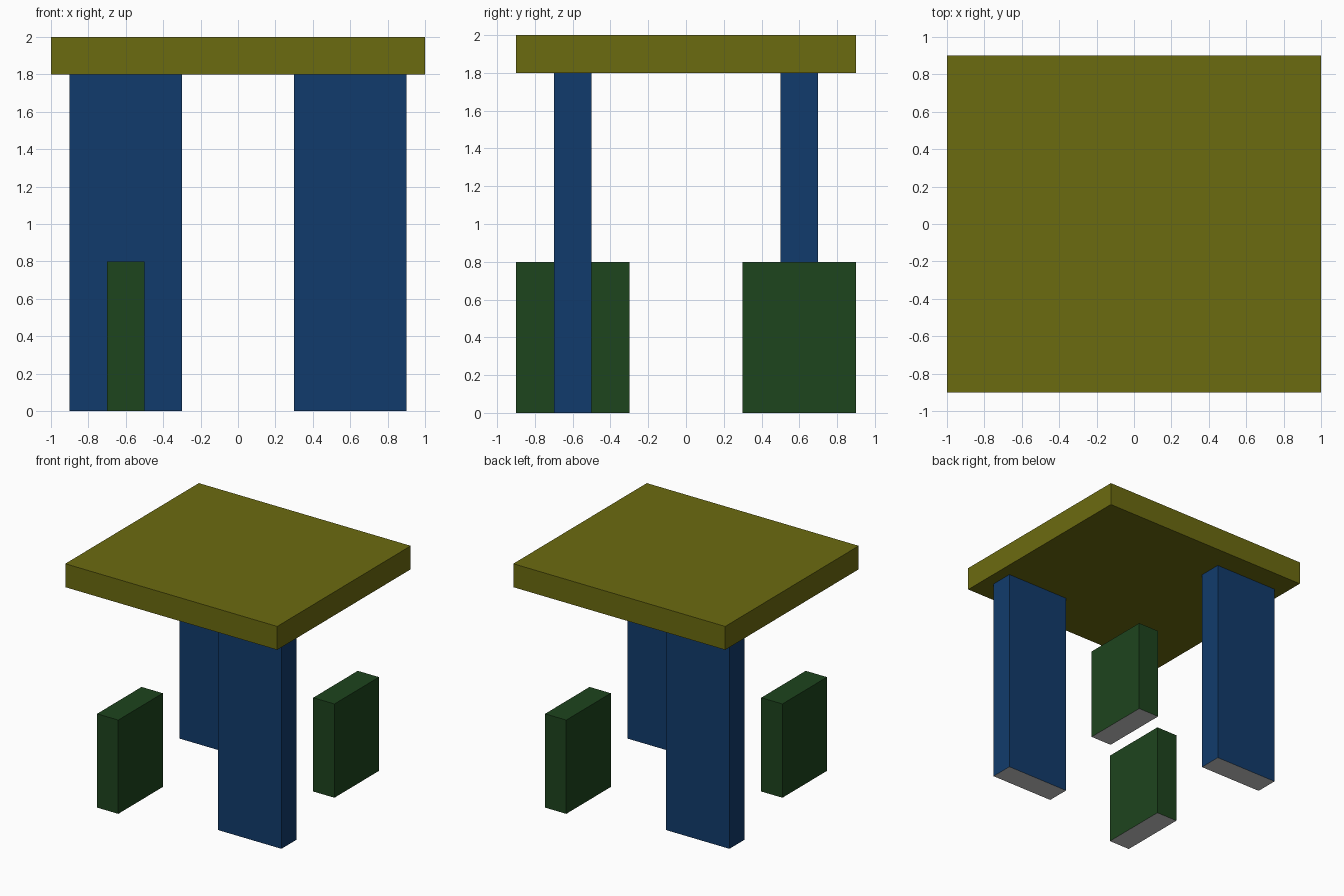
import bpy

if "Cube" in bpy.data.objects:
    bpy.data.objects.remove(bpy.data.objects["Cube"])


def material(name, rgb):
    mat = bpy.data.materials.new(name)
    mat.diffuse_color = (*rgb, 1)
    mat.use_nodes = True
    mat.node_tree.nodes["Principled BSDF"].inputs["Base Color"].default_value = mat.diffuse_color
    return mat


def block(name, centre, size, mat, grey_base=False):
    bpy.ops.mesh.primitive_cube_add(size=1, location=centre)
    obj = bpy.context.object
    obj.name = name
    obj.scale = size
    bpy.ops.object.transform_apply(location=False, rotation=False, scale=True)
    obj.data.materials.append(mat)
    if grey_base:
        # Uncoloured underside
        obj.data.materials.append(None)
        for face in obj.data.polygons:
            if face.normal.z < -0.5:
                face.material_index = 1
    return obj


olive = material("olive", (0.148, 0.145, 0.005))
blue = material("blue", (0.0056, 0.044, 0.15))
green = material("green", (0.0125, 0.058, 0.0125))

# Table slab
block("table_top", (0, 0, 1.9), (2, 1.8, 0.2), olive)

# Tall legs and low free-standing panels on opposite diagonals
for side, s in (("front", -1), ("back", 1)):
    block(f"{side}_leg", (-0.6 * s, 0.6 * s, 0.9), (0.6, 0.2, 1.8), blue, True)
    block(f"{side}_panel", (0.6 * s, 0.6 * s, 0.4), (0.2, 0.6, 0.8), green, True)
